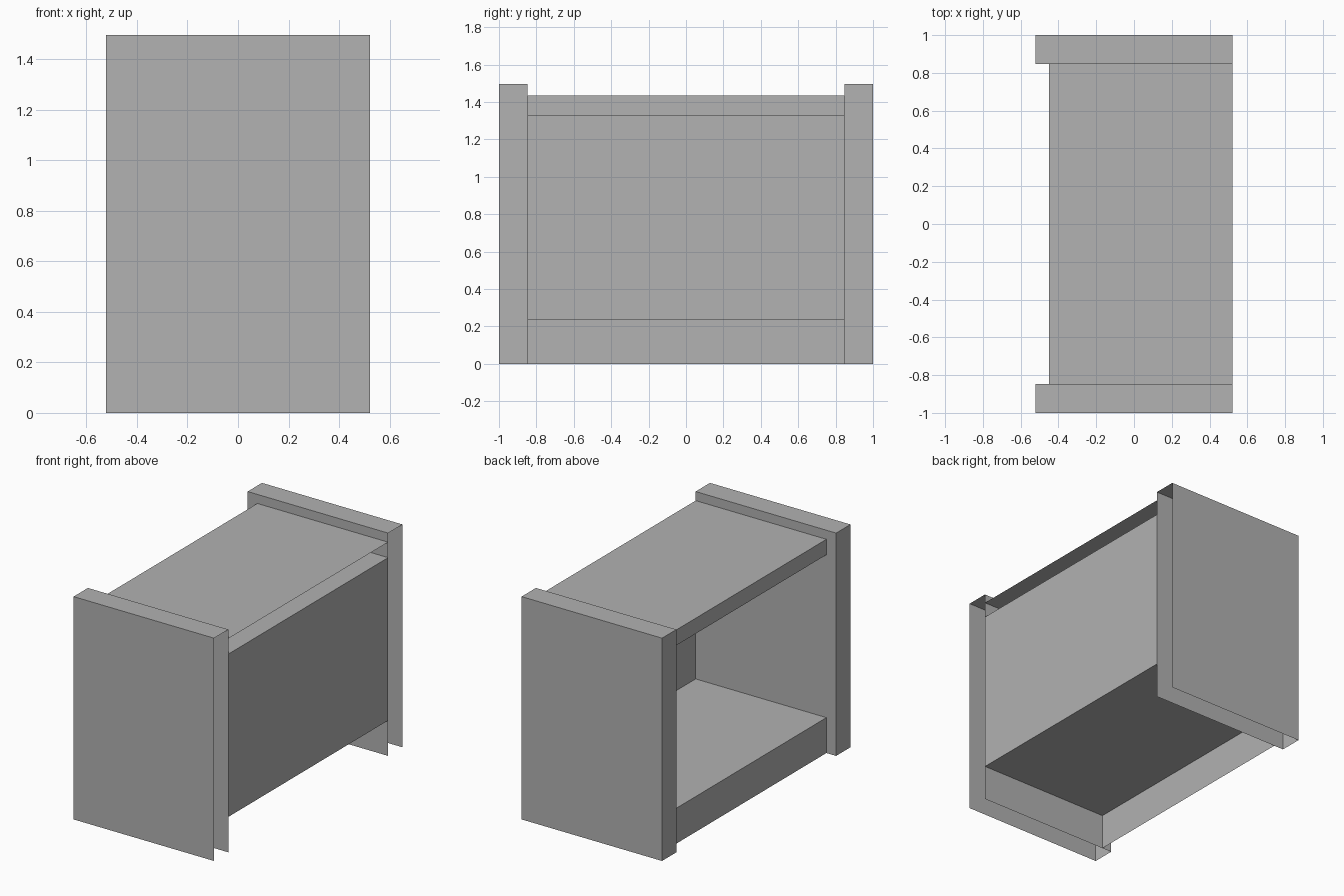
import bpy
import bmesh
from mathutils import Vector

cube = bpy.data.objects.get("Cube")
if cube:
    bpy.data.objects.remove(cube, do_unlink=True)

# Plain grey for the whole cabinet
GREY = (0.445, 0.445, 0.445, 1)
grey = bpy.data.materials.new("plain grey")
grey.use_nodes = True
grey.diffuse_color = GREY
grey.node_tree.nodes["Principled BSDF"].inputs["Base Color"].default_value = GREY

DIRECTIONS = {
    "left": Vector((1, 0, 0)), "right": Vector((-1, 0, 0)),
    "back": Vector((0, 1, 0)), "front": Vector((0, -1, 0)),
    "top": Vector((0, 0, 1)), "bottom": Vector((0, 0, -1)),
}


def shell(name, low, high, keep):
    """Thin-walled box that keeps only the named sides."""
    low, high = Vector(low), Vector(high)
    bm = bmesh.new()
    bmesh.ops.create_cube(bm, size=1)
    bmesh.ops.recalc_face_normals(bm, faces=bm.faces)
    spare = [f for f in bm.faces
             if not any(f.normal.dot(DIRECTIONS[k]) > 0.9 for k in keep)]
    bmesh.ops.delete(bm, geom=spare, context="FACES")
    centre, size = (low + high) / 2, high - low
    for v in bm.verts:
        v.co = Vector([c + p * s for c, p, s in zip(centre, v.co, size)])
    mesh = bpy.data.meshes.new(name)
    bm.to_mesh(mesh)
    bm.free()
    mesh.materials.append(grey)
    obj = bpy.data.objects.new(name, mesh)
    bpy.context.collection.objects.link(obj)
    return obj


HALF_X = 0.522      # outer half depth
INNER_X = -0.45     # recessed open side
INNER_Y = 0.848     # inner faces of the end panels
HEIGHT = 1.497
TOP, TOP_UNDER, SHELF = 1.436, 1.332, 0.238

# End panels, hollow and open at the bottom and the rear edge
for name, y0, y1 in (("front_end_panel", -1, -INNER_Y),
                     ("back_end_panel", INNER_Y, 1)):
    shell(name, (-HALF_X, y0, 0), (HALF_X, y1, HEIGHT),
          ("front", "back", "top", "right"))

# Top board, hollow and open at the rear edge
shell("top_board", (INNER_X, -INNER_Y, TOP_UNDER), (HALF_X, INNER_Y, TOP),
      ("top", "bottom", "right"))

# Floor with its plinth face
shell("floor_and_plinth", (INNER_X, -INNER_Y, 0), (HALF_X, INNER_Y, SHELF),
      ("top", "right"))

# Single sheet closing the rear of the compartment
shell("rear_sheet", (INNER_X, -INNER_Y, SHELF), (HALF_X, INNER_Y, TOP_UNDER),
      ("left",))
